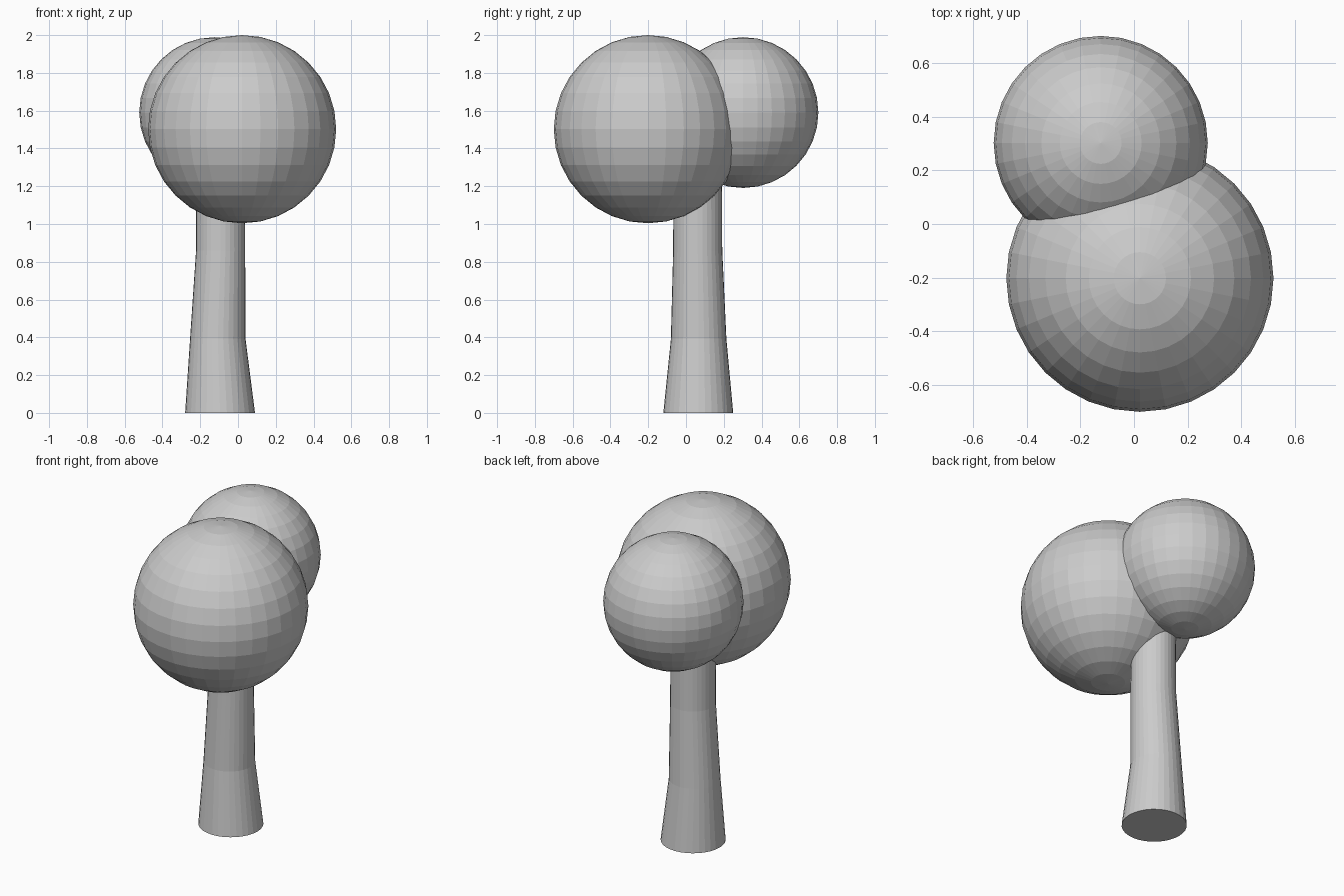
import bpy
import bmesh
from math import cos, sin, tau

if "Cube" in bpy.data.objects:
    bpy.data.objects.remove(bpy.data.objects["Cube"])


def foliage_ball(name, centre, radius):
    bpy.ops.mesh.primitive_uv_sphere_add(
        segments=32, ring_count=16, radius=radius, location=centre)
    bpy.context.object.name = name


def lofted_tube(name, sections, sides=32):
    """Skin a stack of circles given as (x, y, z, radius)."""
    bm = bmesh.new()
    rings = [[bm.verts.new((x + r * cos(tau * i / sides),
                            y + r * sin(tau * i / sides), z))
              for i in range(sides)] for x, y, z, r in sections]
    for low, high in zip(rings, rings[1:]):
        for i in range(sides):
            j = (i + 1) % sides
            bm.faces.new((low[i], low[j], high[j], high[i]))
    bm.faces.new(rings[0][::-1])
    bm.faces.new(rings[-1])
    mesh = bpy.data.meshes.new(name)
    bm.to_mesh(mesh)
    bm.free()
    bpy.context.collection.objects.link(bpy.data.objects.new(name, mesh))


# Two overlapping leaf balls
foliage_ball("large_foliage", (0.022, -0.202, 1.502), 0.498)
foliage_ball("small_foliage", (-0.124, 0.302, 1.59), 0.399)

# Slightly crooked trunk, flared at the foot, ending inside the foliage
lofted_tube("trunk", [(-0.095, 0.065, 0.0, 0.185),
                      (-0.107, 0.067, 0.39, 0.147),
                      (-0.092, 0.062, 0.86, 0.130),
                      (-0.093, 0.062, 1.30, 0.128)])
